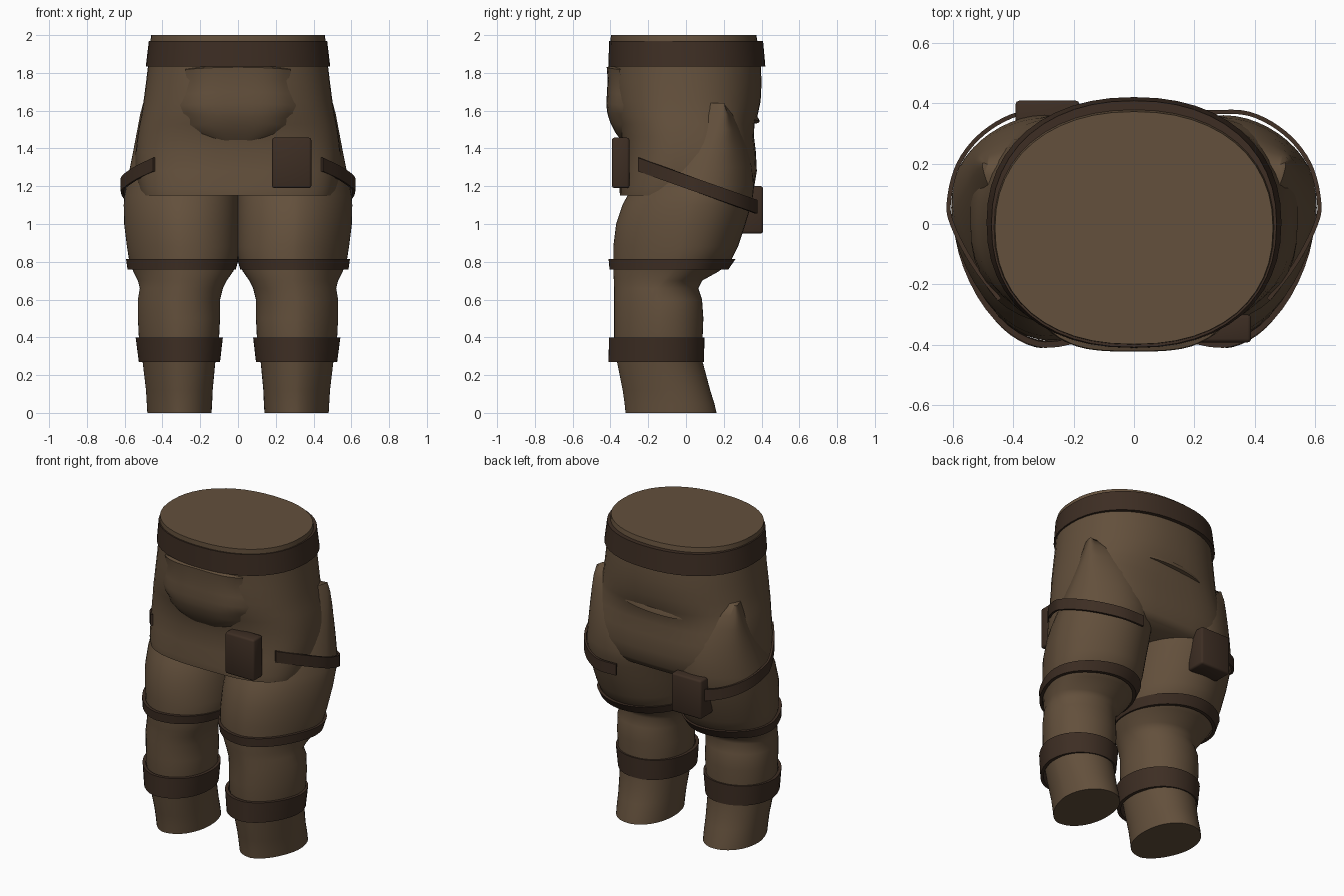
import bpy, bmesh, math
from mathutils import Vector

if "Cube" in bpy.data.objects:
    bpy.data.objects.remove(bpy.data.objects["Cube"])


def material(name, rgb):
    m = bpy.data.materials.new(name)
    m.diffuse_color = (*rgb, 1)
    m.use_nodes = True
    m.node_tree.nodes["Principled BSDF"].inputs["Base Color"].default_value = m.diffuse_color
    return m


CLOTH = material("brown cloth", (0.125, 0.080, 0.045))
LEATHER = material("dark leather", (0.047, 0.027, 0.017))


def finish(name, bm, mat, angle=35):
    bmesh.ops.recalc_face_normals(bm, faces=bm.faces)
    me = bpy.data.meshes.new(name)
    bm.to_mesh(me)
    bm.free()
    me.shade_smooth()
    me.set_sharp_from_angle(angle=math.radians(angle))
    me.materials.append(mat)
    ob = bpy.data.objects.new(name, me)
    bpy.context.collection.objects.link(ob)
    return ob


def oval(x0, x1, y0, y1, front, back, side=0, skew=0, n=48):
    """Rounded outline with its own roundness at front and back.
    A side of +1 or -1 marks a leg whose outer front is slimmer and skewed back."""
    pts = []
    for i in range(n):
        a = 2 * math.pi * i / n
        c, s = math.cos(a), math.sin(a)
        e = 2 / (front if s < 0 else back)
        if s < 0 and c * side > 0:
            e = 2 / 1.65
        u = math.copysign(abs(c) ** e, c)
        v = math.copysign(abs(s) ** e, s)
        pts.append(((x0 + x1) / 2 + (x1 - x0) / 2 * u,
                    (y0 + y1) / 2 + (y1 - y0) / 2 * v + skew * max(0, u * side) ** 2 * (1 - v * v)))
    return pts


def bridge(bm, a, b, closed=True):
    n = len(a)
    for i in range(n if closed else n - 1):
        j = (i + 1) % n
        bm.faces.new((a[i], a[j], b[j], b[i]))


def loft(name, sections, mat, angle=60):
    """Skin capped oval sections (z, then the outline settings)."""
    bm = bmesh.new()
    rings = [[bm.verts.new((x, y, z)) for x, y in oval(*lim)] for z, *lim in sections]
    for a, b in zip(rings, rings[1:]):
        bridge(bm, a, b)
    bm.faces.new(rings[0])
    bm.faces.new(rings[-1])
    return finish(name, bm, mat, angle)


def strap_ring(name, low, high, shape, t=0.02):
    """Closed band between two sections."""
    bm = bmesh.new()
    rings = []
    for (z, x0, x1, y0, y1), d in ((low, 0), (high, 0), (high, t), (low, t)):
        rings.append([bm.verts.new((x, y, z))
                      for x, y in oval(x0 + d, x1 - d, y0 + d, y1 - d, *shape)])
    for k in range(4):
        bridge(bm, rings[k], rings[(k + 1) % 4])
    return finish(name, bm, LEATHER)


def catmull(pts, steps=5):
    p = [Vector(q) for q in pts]
    p = [2 * p[0] - p[1]] + p + [2 * p[-1] - p[-2]]
    out = []
    for i in range(1, len(p) - 2):
        a, b, c, d = p[i - 1:i + 3]
        for k in range(steps):
            t = k / steps
            out.append(0.5 * (2 * b + (c - a) * t + (2 * a - 5 * b + 4 * c - d) * t * t
                              + (3 * b - a - 3 * c + d) * t ** 3))
    return out + [p[-2]]


def side_lim(s, x0, x1):
    return (x0, x1) if s > 0 else (-x1, -x0)


# Trunk with the short front and back skirt
trunk = [(1.15, .515, -.35, .335, 3.1, 3), (1.19, .528, -.352, .36, 3, 3), (1.28, .542, -.337, .375, 2.8, 3),
         (1.38, .542, -.337, .37, 2.6, 2.9), (1.46, .533, -.345, .36, 2.5, 2.8), (1.53, .522, -.365, .362, 2.4, 2.6),
         (1.57, .513, -.38, .378, 2.35, 2.4), (1.65, .50, -.395, .395, 2.3, 2.25), (1.75, .487, -.40, .40, 2.25, 2.2),
         (1.85, .475, -.40, .395, 2.25, 2.2), (1.93, .467, -.40, .385, 2.25, 2.2), (2.0, .46, -.398, .372, 2.25, 2.2)]
loft("trunk", [(z, -w, *r) for z, w, *r in [(t[0], t[1], t[1], *t[2:]) for t in trunk]], CLOTH)

# Trouser legs, straps and hip bands, mirrored
leg = [(0, .14, .48, -.32, .162), (.05, .137, .483, -.325, .15), (.12, .134, .487, -.335, .128),
       (.27, .12, .505, -.365, .088), (.4, .10, .525, -.38, .088), (.5, .095, .53, -.38, .092),
       (.6, .095, .53, -.38, .085), (.66, .08, .52, -.38, .065), (.70, .06, .53, -.382, .085),
       (.75, .025, .555, -.385, .175), (.80, .002, .575, -.385, .235), (.88, -.005, .588, -.385, .275),
       (1.0, -.005, .603, -.37, .315), (1.1, -.005, .605, -.337, .345), (1.15, -.004, .602, -.31, .355),
       (1.2, 0, .592, -.285, .36),
       (1.3, .03, .572, -.22, .35), (1.4, .08, .552, -.14, .328), (1.5, .15, .533, -.04, .29),
       (1.58, .26, .518, .03, .25), (1.64, .36, .502, .09, .20)]
band_path = [(.445, -.25), (.535, -.13), (.602, 0), (.612, .08), (.58, .2),
             (.50, .30), (.38, .365), (.24, .37)]
for s, side in ((1, "right"), (-1, "left")):
    loft(f"{side}_leg", [(z, *side_lim(s, a, b), f, k, 2.1, 2.1 if z < .7 else 2, s,
                          .02 if z < .7 else .05) for z, a, b, f, k in leg], CLOTH)
    strap_ring(f"{side}_thigh_strap", (.76, *side_lim(s, .012, .585), -.405, .225),
               (.815, *side_lim(s, -.004, .593), -.41, .262), (2.1, 2, s, .05))
    strap_ring(f"{side}_shin_strap", (.27, *side_lim(s, .095, .525), -.41, .095),
               (.40, *side_lim(s, .08, .542), -.408, .098), (2.1, 2.1, s, .02))

    # Slanted hip band
    path = catmull([(s * x, y, 1.225 - .36 * y) for x, y in band_path])
    bm = bmesh.new()
    rows = []
    for i, p in enumerate(path):
        t = path[min(i + 1, len(path) - 1)] - path[max(i - 1, 0)]
        out = Vector((t.y, -t.x, 0)).normalized() * s * .007
        up = Vector((0, 0, .036))
        rows.append([bm.verts.new(p + o) for o in (out + up, out - up, -out - up, up - out)])
    for a, b in zip(rows, rows[1:]):
        bridge(bm, a, b)
    bm.faces.new(rows[0])
    bm.faces.new(rows[-1])
    finish(f"{side}_hip_band", bm, LEATHER)

# Waist belt
strap_ring("waist_belt", (1.835, -.488, .488, -.41, .42), (1.97, -.472, .472, -.408, .408), (2.25, 2.2), .03)


def pouch(name, lo, hi):
    bm = bmesh.new()
    bmesh.ops.create_cube(bm, size=1)
    for v in bm.verts:
        v.co = Vector([(a + b) / 2 + c * (b - a) for a, b, c in zip(lo, hi, v.co)])
    bmesh.ops.bevel(bm, geom=bm.edges[:], offset=.012, segments=2, affect='EDGES', profile=.5)
    finish(name, bm, LEATHER, 50)


pouch("front_pouch", (.18, -.392, 1.19), (.388, -.30, 1.457))
pouch("back_pouch", (-.392, .28, .95), (-.18, .408, 1.2))

# Bulging front pocket: rows of (z, half width, front y, edge y)
bm = bmesh.new()
rows = []
for z, w, front, edge in [(1.842, .24, -.39, -.33), (1.83, .282, -.42, -.35), (1.77, .268, -.415, -.345),
                          (1.70, .29, -.418, -.335), (1.64, .308, -.422, -.33), (1.595, .305, -.418, -.32),
                          (1.57, .265, -.412, -.335), (1.535, .265, -.40, -.325), (1.485, .215, -.375, -.315),
                          (1.445, .13, -.345, -.31)]:
    row = []
    for i in range(17):
        u = i / 8 - 1
        row.append(bm.verts.new((u * w, front + (edge - front) * abs(u) ** 3.5,
                                 z - .012 * u * u)))
    rows.append(row)
for a, b in zip(rows, rows[1:]):
    bridge(bm, a, b, closed=False)
finish("front_pocket", bm, CLOTH, 60)

# Cloth fold across the back
bm = bmesh.new()
rows = []
for i in range(13):
    u = i / 6 - 1
    x, z = u * .26, 1.545 + .015 * u
    y = .368 - .045 * u * u
    h = .02 * (1 - u ** 4)
    rows.append([bm.verts.new(c) for c in ((x, y - .01, z + .06), (x, y + h, z + .005),
                                           (x, y + h, z - .004), (x, y - .03, z - .012))])
for a, b in zip(rows, rows[1:]):
    bridge(bm, a, b, closed=False)
finish("back_fold", bm, CLOTH)
